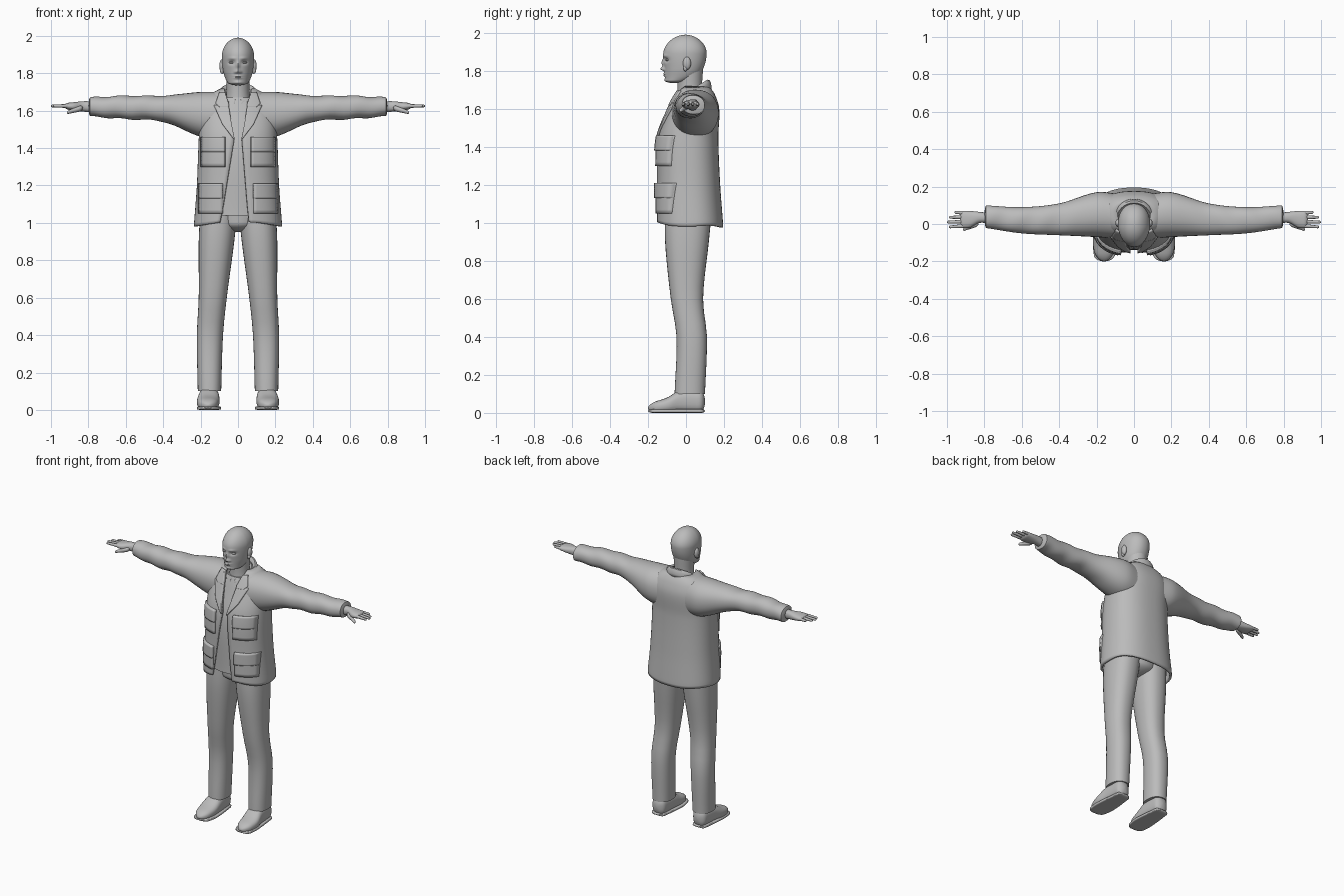
import bpy, bmesh
from math import sin, cos, pi, exp, asin, sqrt, radians

default_cube = bpy.data.objects.get("Cube")
if default_cube:
    bpy.data.objects.remove(default_cube, do_unlink=True)

shade = 0.5
grey = bpy.data.materials.new("plain_grey")
grey.use_nodes = True
grey.diffuse_color = (shade, shade, shade, 1)
grey.node_tree.nodes["Principled BSDF"].inputs["Base Color"].default_value = grey.diffuse_color


def blend(table, place):
    """Smoothly interpolate table rows keyed by their first number."""
    last = len(table) - 1
    i = 0
    while i < last - 1 and place > table[i + 1][0]:
        i += 1
    start, end = table[i], table[i + 1]
    before, after = table[max(i - 1, 0)], table[min(i + 2, last)]
    span = end[0] - start[0]
    u = min(max((place - start[0]) / span, 0), 1)
    ease = u * u * (3 - 2 * u)
    result = []
    for a, b, c, d in list(zip(before, start, end, after))[1:]:
        slope_in = (c - a) / (end[0] - before[0]) * span
        slope_out = (d - b) / (after[0] - start[0]) * span
        result.append(b + ease * (c - b) + u * (1 - u) * ((1 - u) * slope_in - u * slope_out))
    return result


def signed_power(value, exponent):
    return abs(value) ** exponent if value >= 0 else -abs(value) ** exponent


def oval(bounds, angle, squareness):
    """Point on a rounded box section given its low and high bounds."""
    a_low, a_high, b_low, b_high = bounds
    return [(a_low + a_high + (a_high - a_low) * signed_power(cos(angle), 2 / squareness)) / 2,
            (b_low + b_high + (b_high - b_low) * signed_power(sin(angle), 2 / squareness)) / 2]


def symmetric(table):
    """Turn rows with one half-width into rows with two side bounds."""
    return [(place, -half, half, low, high) for place, half, low, high in table]


def surface(name, rows, closed=True, mirror=False, thickness=0, sharp=50):
    """Skin a list of point rows; closed rows also get end caps."""
    bm = bmesh.new()
    grid = [[bm.verts.new(point) for point in row] for row in rows]
    count = len(rows[0])
    for lower, upper in zip(grid, grid[1:]):
        for j in range(count if closed else count - 1):
            k = (j + 1) % count
            bm.faces.new((lower[j], lower[k], upper[k], upper[j]))
    if closed:
        bm.faces.new(grid[0][::-1])
        bm.faces.new(grid[-1])
        bmesh.ops.recalc_face_normals(bm, faces=bm.faces)
    mesh = bpy.data.meshes.new(name)
    bm.to_mesh(mesh)
    bm.free()
    part = bpy.data.objects.new(name, mesh)
    bpy.context.collection.objects.link(part)
    mesh.materials.append(grey)
    if thickness:
        solid = part.modifiers.new("thickness", 'SOLIDIFY')
        solid.thickness, solid.offset = thickness, -1
    if mirror:
        part.modifiers.new("mirror", 'MIRROR')
    bpy.ops.object.select_all(action='DESELECT')
    part.select_set(True)
    bpy.context.view_layer.objects.active = part
    bpy.ops.object.shade_smooth_by_angle(angle=radians(sharp))


def rounding(distance, radius):
    """Section scale near an end that closes like a dome."""
    distance = max(distance, 0)
    if distance >= radius:
        return 1
    return max(sqrt(1 - (1 - distance / radius) ** 2), .02)


def loft(name, axis, table, squareness=2, sides=32, steps=24, mirror=True,
         round_start=0, round_end=0, shape=None):
    """Sections along an axis; rows hold the place, then bounds on the other two axes."""
    rows = []
    first, last = table[0][0], table[-1][0]
    for i in range(steps + 1):
        place = first + (last - first) * (1 - cos(pi * i / steps)) / 2
        scale = rounding(place - first, round_start) * rounding(last - place, round_end)
        a_low, a_high, b_low, b_high = blend(table, place)
        a, b = (a_low + a_high) / 2, (b_low + b_high) / 2
        bounds = (a + (a_low - a) * scale, a + (a_high - a) * scale,
                  b + (b_low - b) * scale, b + (b_high - b) * scale)
        row = []
        for j in range(sides):
            point = oval(bounds, 2 * pi * j / sides, squareness)
            point.insert("xyz".index(axis), place)
            row.append(shape(*point) if shape else point)
        rows.append(row)
    surface(name, rows, mirror=mirror)


# Trousers
loft("trouser_legs", "z", [
    (.1, .09, .215, -.06, .1), (.4, .08, .22, -.05, .11), (.6, .06, .21, -.08, .09),
    (.9, .02, .21, -.11, .12), (1.1, 0, .2, -.11, .14)], squareness=2.3)
loft("trouser_seat", "z", symmetric([(.95, .1, -.1, .12), (1.1, .2, -.11, .14)]),
     mirror=False, round_start=.05)

# Shoes
loft("shoes", "y", [
    (-.2, .12, .2, 0, .05), (-.1, .1, .22, 0, .08), (-.03, .1, .21, 0, .12), (.1, .11, .2, 0, .12)],
     squareness=2.5, round_start=.05, round_end=.03)
loft("shoe_soles", "y", [(-.2, .11, .21, 0, .02), (-.1, .09, .22, 0, .02), (.1, .11, .2, 0, .02)],
     squareness=5, round_start=.03, round_end=.02)

# Jacket body: an open shell around the torso
TORSO = symmetric([
    (1, .235, -.155, .195), (1.2, .22, -.155, .18), (1.45, .21, -.145, .17),
    (1.6, .2, -.09, .175), (1.68, .16, -.05, .15), (1.72, .09, -.03, .12)])
HEM, BUTTON, SHOULDER = TORSO[0][0] - .02, TORSO[2][0], TORSO[-1][0]
BULGE = 2.4


def opening(z):
    """Distance of the right and left jacket edges from the middle."""
    if z > BUTTON:
        return [.02 + (z - BUTTON) / 5] * 2
    return [.02 + (BUTTON - z) / 6, .02 + (BUTTON - z) / 12]


def front_y(x, z):
    left, right, front, back = blend(TORSO, z)
    u = min(abs(x) / right, .98)
    return (front + back) / 2 - (back - front) / 2 * (1 - u ** BULGE) ** (1 / BULGE)


shell = []
levels, columns = 40, 64
for i in range(levels + 1):
    z = HEM + (SHOULDER - HEM) * i / levels
    bounds = blend(TORSO, z)
    right, left = [asin((edge / bounds[1]) ** (BULGE / 2)) for edge in opening(z)]
    hem_lift = .02 * max(0, 1 - i / 6)
    row = []
    for j in range(columns + 1):
        angle = left - pi / 2 + (2 * pi - left - right) * j / columns
        x, y = oval(bounds, angle, BULGE)
        row.append((x, y, z + hem_lift * (max(0, -sin(angle)) + sin(3 * angle) / 4)))
    shell.append(row)
surface("jacket_body", shell, closed=False, thickness=.014)


# Sleeves with a slight cloth ripple
def ripple(x, y, z):
    return x, y, z + .003 * sin(42 * x + 20 * y) * min(1, max(0, 4 * x - 1))


loft("sleeves", "x", [
    (.08, -.08, .16, 1.44, 1.7), (.2, -.07, .17, 1.46, 1.7), (.4, -.06, .11, 1.54, 1.68),
    (.6, -.05, .09, 1.555, 1.68), (.8, -.02, .1, 1.57, 1.67)],
     squareness=2.2, steps=44, round_end=.01, shape=ripple)


# Panels that follow the jacket front; rows hold height, inner x, outer x
def panel(name, table, lift, thickness, parts=8):
    rows = []
    for start, end in zip(table, table[1:]):
        rows = rows[:-1]
        for s in range(parts + 1):
            z, inner, outer = [a + (b - a) * s / parts for a, b in zip(start, end)]
            across = [inner + (outer - inner) * k / parts for k in range(parts + 1)]
            rows.append([(x, front_y(x, z) - lift, z) for x in across])
    surface(name, rows, closed=False, mirror=True, thickness=thickness, sharp=35)


for label, top, inner, outer in (("chest", 1.46, .07, .2), ("hip", 1.21, .085, .214)):
    for piece, depth, lift in (("pockets", .16, .012), ("pocket_flaps", .08, .02)):
        panel(label + "_" + piece, [(top - depth, inner, outer), (top, inner, outer)],
              lift, lift + .008)
panel("lapels", [(BUTTON, .018, .024), (1.53, .034, .085), (1.63, .05, .13)], .012, .016)
panel("collar_points", [(1.62, .05, .1), (1.64, .05, .12), (1.7, .07, .1)], .015, .02)


# Collars: folded bands that slope down to the front
def collar(name, radius, height, slope, flare, drop, gap, folds=8):
    rows = []
    for i in range(folds + 1):
        fold = pi * i / folds
        reach = radius + flare * (1 - cos(fold)) / 2
        row = []
        for j in range(columns + 1):
            angle = gap - pi / 2 + 2 * (pi - gap) * j / columns
            y = .02 + reach * sin(angle)
            row.append((reach * cos(angle), y, height + slope * y + drop * (sin(fold) - 1)))
        rows.append(row)
    surface(name, rows, closed=False, thickness=.005)


collar("jacket_collar", radius=.08, height=1.68, slope=.6, flare=.03, drop=.06, gap=.6)
collar("shirt_collar", radius=.066, height=1.68, slope=.5, flare=.015, drop=.05, gap=.2)

# Shirt
loft("shirt", "z", symmetric([
    (1.04, .17, -.138, .15), (1.4, .18, -.132, .14), (1.6, .14, -.075, .13), (1.67, .08, -.05, .1)]),
     squareness=BULGE, mirror=False)

# Hands
loft("palms", "x", [
    (.78, .005, .06, 1.59, 1.65), (.83, .005, .065, 1.595, 1.65), (.88, -.02, .07, 1.6, 1.645),
    (.93, -.02, .07, 1.61, 1.64)], squareness=2.3, round_end=.02)


def rod(name, start, end, thick, thin):
    """Tapered, round-tipped digit running along x."""
    table = [(x, y - r, y + r, z - r, z + r) for (x, y, z), r in ((start, thick), (end, thin))]
    loft(name, "x", table, sides=12, steps=12, round_start=thick, round_end=thin)


for k, finger in enumerate(("index", "middle", "ring", "little")):
    y = .023 * k - .01
    tip = 1 - .01 * (k - 1) ** 2
    rod(finger + "_fingers", (.9, y, 1.625), (tip, y + .003 * (k - 2), 1.625), .011, .007)
rod("thumbs", (.83, .005, 1.615), (.915, -.03, 1.59), .017, .009)

# Neck
loft("neck", "z", symmetric([(1.56, .09, -.06, .11), (1.68, .062, -.045, .085), (1.82, .066, -.05, .09)]),
     mirror=False)

# Head with soft facial forms: x, z, width, height, depth
FORMS = {
    "nose_tip": (0, 1.81, .012, .011, .02), "nose_bridge": (0, 1.84, .009, .02, .012),
    "nostril": (.014, 1.806, .008, .007, .007), "eye_socket": (.034, 1.858, .017, .011, -.012),
    "brow": (.03, 1.88, .02, .007, .005), "lips": (0, 1.78, .02, .01, .01),
    "mouth_line": (0, 1.78, .022, .002, -.006), "chin": (0, 1.75, .02, .01, .006)}


def face(x, y, z):
    x *= 1 - max(0, -y - .02) * 1.2
    if y < 0:
        for across, up, width, height, depth in FORMS.values():
            y -= depth * exp(-((abs(x) - across) / width) ** 2 - ((z - up) / height) ** 2)
    return x, y, z


loft("head", "z", symmetric([
    (1.735, .05, -.107, -.02), (1.77, .067, -.11, .06), (1.81, .079, -.113, .09),
    (1.88, .086, -.12, .108), (1.99, .084, -.11, .105)]),
     squareness=2.15, sides=96, steps=80, mirror=False, round_start=.015, round_end=.1, shape=face)


# Eyes and ears
def ball(name, low, high):
    """Ellipsoid filling the box between two corners."""
    half = (high[0] - low[0]) / 2
    ends = [(x, low[1], high[1], low[2], high[2]) for x in (low[0], high[0])]
    loft(name, "x", ends, sides=20, steps=12, round_start=half, round_end=half)


ball("eyes", (.02, -.107, 1.85), (.048, -.08, 1.864))
ball("ears", (.07, -.016, 1.805), (.1, .026, 1.874))
ball("ear_lobes", (.074, -.014, 1.797), (.096, .008, 1.83))
